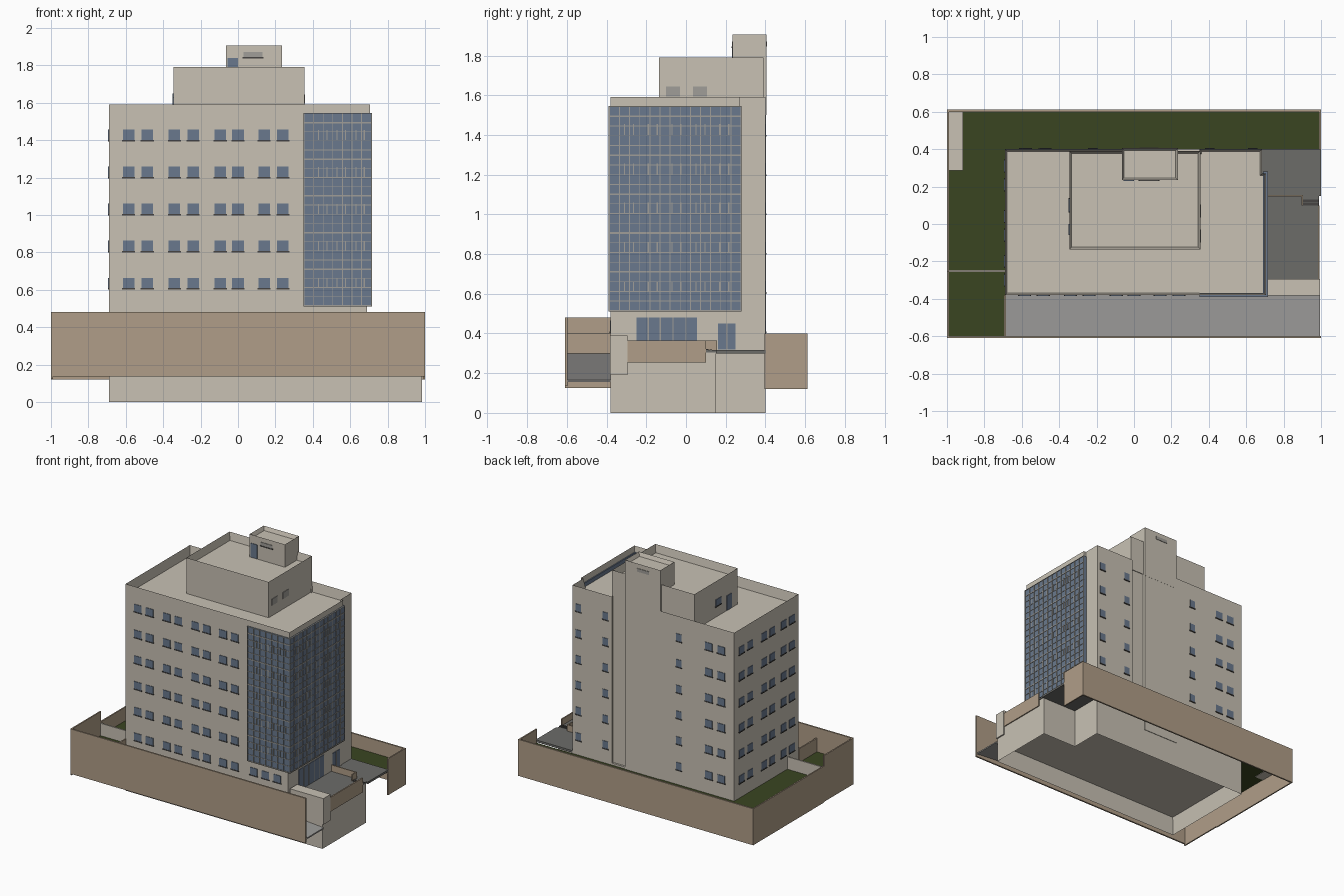
import bpy, bmesh

if "Cube" in bpy.data.objects:
    bpy.data.objects.remove(bpy.data.objects["Cube"])


def material(name, r, g, b):
    m = bpy.data.materials.new(name)
    lin = [((c / 255 + 0.055) / 1.055) ** 2.4 for c in (r, g, b)]
    m.diffuse_color = (*lin, 1)
    m.use_nodes = True
    m.node_tree.nodes["Principled BSDF"].inputs["Base Color"].default_value = m.diffuse_color
    return m


BEIGE = material("beige_render", 200, 193, 180)
BROWN = material("brown_wall", 176, 158, 136)
GLASS = material("blue_glass", 106, 121, 141)
FRAME = material("pale_frame", 160, 158, 152)
GREEN = material("lawn_green", 58, 69, 33)
PAVING = material("dark_paving", 108, 108, 105)
CONCRETE = material("ramp_concrete", 157, 156, 154)
SILL = material("dark_sill", 70, 68, 66)


def finish(name, bm, mat):
    bmesh.ops.recalc_face_normals(bm, faces=bm.faces)
    me = bpy.data.meshes.new(name)
    bm.to_mesh(me)
    bm.free()
    me.materials.append(mat)
    ob = bpy.data.objects.new(name, me)
    bpy.context.collection.objects.link(ob)
    return ob


def boxes(name, mat, items):
    """One object made of boxes given as (x0, x1, y0, y1, z0, z1)."""
    bm = bmesh.new()
    for x0, x1, y0, y1, z0, z1 in items:
        vs = bmesh.ops.create_cube(bm, size=1)["verts"]
        for v in vs:
            v.co.x = x1 if v.co.x > 0 else x0
            v.co.y = y1 if v.co.y > 0 else y0
            v.co.z = z1 if v.co.z > 0 else z0
    return finish(name, bm, mat)


def prism(name, mat, pts, z0, z1, lip=0.012, top=0.0, bottom=0.0):
    """Extruded footprint; top / bottom face can be sunk inside a thin lip."""
    bm = bmesh.new()
    base = bm.faces.new([bm.verts.new((x, y, z0)) for x, y in pts])
    ext = bmesh.ops.extrude_face_region(bm, geom=[base], use_keep_orig=True)["geom"]
    for v in [g for g in ext if isinstance(g, bmesh.types.BMVert)]:
        v.co.z = z1
    bmesh.ops.recalc_face_normals(bm, faces=bm.faces)
    for z, depth in ((z1, -top), (z0, bottom)):
        if depth:
            f = [f for f in bm.faces if all(abs(v.co.z - z) < 1e-5 for v in f.verts)]
            bmesh.ops.inset_region(bm, faces=f, thickness=lip, use_even_offset=True)
            for v in f[0].verts:
                v.co.z += depth
    return finish(name, bm, mat)


def rect(x0, x1, y0, y1):
    return [(x0, y0), (x1, y0), (x1, y1), (x0, y1)]


def panel(side, at, u0, u1, z0, z1, t=0.004):
    """Thin plate on a wall: side is 'x' or 'y' (wall normal axis), at its position."""
    if side == "x":
        return (at - t, at + t, u0, u1, z0, z1)
    return (u0, u1, at - t, at + t, z0, z1)


def windows(name, side, at, centres, rows, w=0.062, h=0.056):
    boxes(name, GLASS, [panel(side, at, c - w / 2, c + w / 2, z, z + h)
                        for c in centres for z in rows])
    boxes(name + "_sills", SILL, [panel(side, at, c - w / 2 - .004, c + w / 2 + .004, z - .008, z, .006)
                                  for c in centres for z in rows])


# --- main building masses ---
def footprint(xr):
    return [(-.69, -.38), (xr, -.38), (xr, .27), (.685, .27), (.685, .4), (.35, .4),
            (.35, .385), (.235, .385), (.235, .4), (-.69, .4)]


prism("tower_block", BEIGE, footprint(.705), .51, 1.59, top=.075)
prism("ground_storey", BEIGE, footprint(.69), .31, .51)
prism("penthouse", BEIGE, rect(-.345, .355, -.135, .39), 1.515, 1.79, top=.06)
prism("stair_tower", BEIGE, rect(-.065, .235, .235, .405), 1.5, 1.905, top=.03)
prism("stair_shaft", BEIGE, rect(-.065, .235, .3, .404), .2, 1.6)
prism("basement", BEIGE, [(-.69, -.38), (.985, -.38), (.985, .15), (.69, .15), (.69, .4), (-.69, .4)],
      0, .31, bottom=.14)

# --- windows ---
ROWS = [.41 + .2 * i - (.002 * i) for i in range(6)]
windows("front_windows", "y", -.38, [-.585, -.485, -.34, -.24, -.095, 0, .14, .24], ROWS)
windows("front_ground_windows", "y", -.38, [.4, .5, .6], ROWS[:1])
windows("left_windows", "x", -.69, [.31, .21, .04, -.06, -.2, -.3], ROWS)
windows("back_pair_windows", "y", .4, [-.58, -.475], ROWS)
windows("back_small_windows", "y", .4, [-.22, .405, .635], ROWS, w=.045)
windows("penthouse_left_window", "x", -.345, [.1], [1.6], w=.07, h=.05)
boxes("rooftop_doors", GLASS, [panel("x", -.345, -.06, 0, 1.517, 1.63),
                               panel("y", .235, -.055, 0, 1.732, 1.84)])
boxes("rooftop_louvres", FRAME, [panel("x", .355, -.1, -.03, 1.595, 1.645),
                                 panel("x", .355, .035, .105, 1.595, 1.645),
                                 panel("y", .235, .03, .13, 1.845, 1.87),
                                 panel("y", .405, .03, .13, 1.845, 1.87)])
boxes("louvre_sill", SILL, [panel("y", .235, .025, .135, 1.837, 1.845, .006)])

# --- corner curtain wall ---
G0, G1 = .512, 1.545
boxes("curtain_glass", GLASS, [(.35, .713, -.388, -.37, G0, G1), (.69, .713, -.388, .28, G0, G1)])
bars = []
for i in range(8):
    x = .353 + i * .0513
    bars.append(panel("y", -.388, x - .002, x + .002, G0, G1, .003))
for i in range(14):
    y = -.386 + i * .051
    bars.append(panel("x", .713, y - .002, y + .002, G0, G1, .003))
for i in range(22):
    z = G0 + .002 + i * .049
    t = .004 if i % 4 == 0 else .002
    bars.append(panel("y", -.388, .35, .714, z - t, z + t, .003))
    bars.append(panel("x", .713, -.39, .28, z - t, z + t, .003))
for z in ROWS[1:]:                      # opening sashes
    for u in (.43, .53, .63):
        for d in (0, .045):
            bars.append(panel("y", -.388, u + d - .003, u + d + .003, z, z + .055, .0035))
    for u in (-.31, -.19, -.07, .05, .17):
        for d in (0, .045):
            bars.append(panel("x", .713, u + d - .003, u + d + .003, z, z + .055, .0035))
boxes("curtain_mullions", FRAME, bars)

# --- entrance ---
boxes("lobby_glass", GLASS, [panel("x", .69, -.25, .055, .32, .48), panel("x", .69, .16, .25, .32, .45)])
boxes("lobby_mullions", FRAME, [panel("x", .69, y - .003, y + .003, .32, .48, .006)
                                for y in (-.19, -.13, -.065, 0)] +
      [panel("x", .69, .202, .208, .32, .45, .006)])
boxes("terrace", PAVING, [(.69, .99, -.3, .15, .305, .316), (.685, 1, .15, .4, .3, .316)])
boxes("terrace_wall", BROWN, [(.983, .993, -.3, .1, .255, .365), (.69, .9, .148, .156, .3, .365),
                              (.895, .903, .1, .156, .31, .365)])
boxes("terrace_steps", SILL, [(.9, .99, .1, .114, .316, .322), (.9, .99, .118, .13, .316, .32)])
boxes("gate_block", BEIGE, [(.71, .995, -.383, -.295, .19, .39)])

# --- driveway ramp, sloping down to the right ---
ramp = boxes("driveway_ramp", CONCRETE, [(-.685, .995, -.6, -.38, .29, .3)])
for v in ramp.data.vertices:
    if v.co.x > 0:
        v.co.z -= .135

# --- garden and boundary walls ---
boxes("lawn", GREEN, [(-.995, .995, .4, .605, .283, .295), (-.995, -.69, -.6, .4, .283, .295)])
boxes("front_boundary", BROWN, [(-1, 1, -.61, -.598, .135, .48)])
boxes("back_boundary", BROWN, [(-1, 1, .6, .612, .12, .4)])
boxes("left_boundary", BROWN, [(-1, -.99, -.25, .612, .12, .4), (-1, -.99, -.61, -.25, .125, .48)])
boxes("right_boundary", BROWN, [(.99, 1, .395, .612, .12, .4)])
boxes("ramp_end_wall", BROWN, [(-.695, -.685, -.6, -.38, .28, .4)])
boxes("garden_divider", BEIGE, [(-.99, -.69, -.256, -.246, .29, .39)])
boxes("garden_ledge", BEIGE, [(-.99, -.915, .285, .6, .28, .32)])
